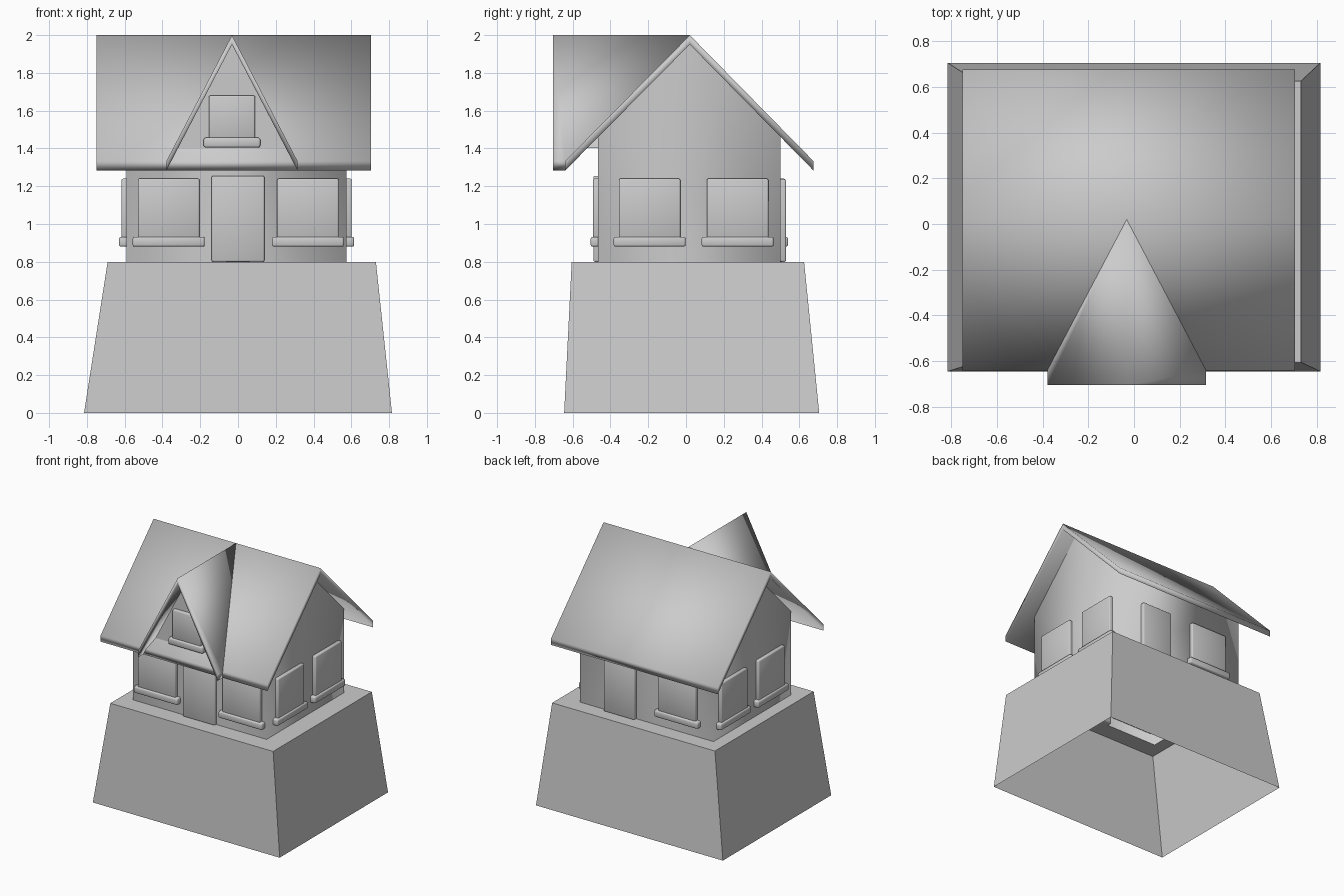
import bpy, bmesh, math
from mathutils import Matrix, Vector

if "Cube" in bpy.data.objects:
    bpy.data.objects.remove(bpy.data.objects["Cube"], do_unlink=True)

GREY = (0.6, 0.6, 0.6, 1)
plaster = bpy.data.materials.new("plain_grey")
plaster.use_nodes = True
plaster.diffuse_color = GREY
plaster.node_tree.nodes["Principled BSDF"].inputs["Base Color"].default_value = GREY


def make_object(name, bm, smooth=True):
    mesh = bpy.data.meshes.new(name)
    bm.normal_update()
    for f in bm.faces:
        f.smooth = smooth
    bm.to_mesh(mesh)
    bm.free()
    mesh.materials.append(plaster)
    obj = bpy.data.objects.new(name, mesh)
    bpy.context.collection.objects.link(obj)
    return obj


def bridge(bm, a, b):
    """Quads between two closed loops of vertices."""
    n = len(a)
    for i in range(n):
        bm.faces.new((a[i], a[(i + 1) % n], b[(i + 1) % n], b[i]))


def rect(bm, x0, x1, y0, y1, z):
    return [bm.verts.new(p) for p in ((x0, y0, z), (x1, y0, z), (x1, y1, z), (x0, y1, z))]


def chevron(name, front, back):
    """Folded slab: six outline points at each end, two quads per cap."""
    bm = bmesh.new()
    a = [bm.verts.new(p) for p in front]
    b = [bm.verts.new(p) for p in back]
    bridge(bm, a, b)
    for ring in (a, b):
        bm.faces.new((ring[0], ring[1], ring[4], ring[5]))
        bm.faces.new((ring[1], ring[2], ring[3], ring[4]))
    bmesh.ops.recalc_face_normals(bm, faces=bm.faces)
    return make_object(name, bm)


def plate(name, side, centre, width, z0, z1, plane, depth, bevel):
    """Rounded box on a wall; side is the turn about z, plane the wall distance."""
    bm = bmesh.new()
    bmesh.ops.create_cube(bm, size=1)
    bm.transform(Matrix.Diagonal((width, depth + 0.04, z1 - z0, 1)))
    bmesh.ops.bevel(bm, geom=bm.edges[:], offset=bevel, segments=2, profile=0.5, affect='EDGES')
    # box reaches 0.04 into the wall
    bm.transform(Matrix.Translation((centre, -plane - depth / 2 + 0.02, (z0 + z1) / 2)))
    bm.transform(Matrix.Rotation(math.radians(side), 4, 'Z'))
    return make_object(name, bm)


def window(name, side, centre, plane, width=0.326, z0=0.92, z1=1.24):
    plate(name + "_window", side, centre, width, z0, z1, plane, 0.027, 0.008)
    plate(name + "_sill", side, centre, width + 0.055, z0 - 0.04, z0 + 0.012, plane, 0.04, 0.01)


# Tapered plinth, open underneath, with a ledge around the house
X0, X1, Y0, Y1 = -0.59, 0.575, -0.465, 0.50
bm = bmesh.new()
foot = rect(bm, -0.815, 0.815, -0.645, 0.705, 0)
top = rect(bm, -0.69, 0.73, -0.605, 0.625, 0.8)
hole = rect(bm, X0, X1, Y0, Y1, 0.8)
bridge(bm, foot, top)
bridge(bm, top, hole)
make_object("plinth", bm, smooth=False)

# House walls with gables at both ends, open below
bm = bmesh.new()
profile = ((Y0, 0.8), (Y0, 1.49), (0.02, 1.965), (Y1, 1.48), (Y1, 0.8))
ends = [[bm.verts.new((x, y, z)) for y, z in profile] for x in (X0, X1)]
for e in ends:
    bm.faces.new(e)
for i in (0, 3):
    bm.faces.new((ends[0][i], ends[0][i + 1], ends[1][i + 1], ends[1][i]))
bmesh.ops.recalc_face_normals(bm, faces=bm.faces)
make_object("house_walls", bm)

# Main roof
RIDGE, EAVE, THICK = 2.0, 1.333, 0.05
slab = ((-0.64, EAVE), (0.02, RIDGE), (0.675, EAVE),
        (0.675, EAVE - THICK), (0.02, RIDGE - THICK), (-0.64, EAVE - THICK))
chevron("main_roof", [(-0.75, y, z) for y, z in slab], [(0.705, y, z) for y, z in slab])

# Dormer roof, its back following the main slope
DX, HALF = -0.032, 0.347
outline = ((DX - HALF, EAVE, -0.64), (DX, RIDGE, 0.02), (DX + HALF, EAVE, -0.64),
           (DX + HALF, EAVE - THICK, -0.64), (DX, RIDGE - THICK, 0.0), (DX - HALF, EAVE - THICK, -0.64))
chevron("dormer_roof", [(x, -0.705, z) for x, z, _ in outline],
        [(x, y, z) for x, z, y in outline])

# Dormer gable wall
bm = bmesh.new()
tri = [(DX - 0.29, 1.402), (DX + 0.29, 1.402), (DX, 1.96)]
rings = [[bm.verts.new((x, y, z)) for x, z in tri] for y in (-0.572, -0.46)]
bridge(bm, *rings)
for r in rings:
    bm.faces.new(r)
bmesh.ops.recalc_face_normals(bm, faces=bm.faces)
make_object("dormer_wall", bm, smooth=False)

# Windows and doors
window("dormer", 0, DX, 0.572, 0.245, 1.445, 1.68)
window("front_right", 0, -0.367, -Y0)
window("front_left", 0, 0.37, -Y0)
plate("front_door", 0, 0, 0.28, 0.8, 1.255, -Y0, 0.025, 0.008)
window("back", 180, 0.287, Y1)
plate("back_door", 180, -0.215, 0.27, 0.8, 1.235, Y1, 0.03, 0.008)
for label, y in (("fore", -0.193), ("rear", 0.273)):
    window("left_" + label, 90, y, X1)
    window("right_" + label, -90, -y, -X0)
